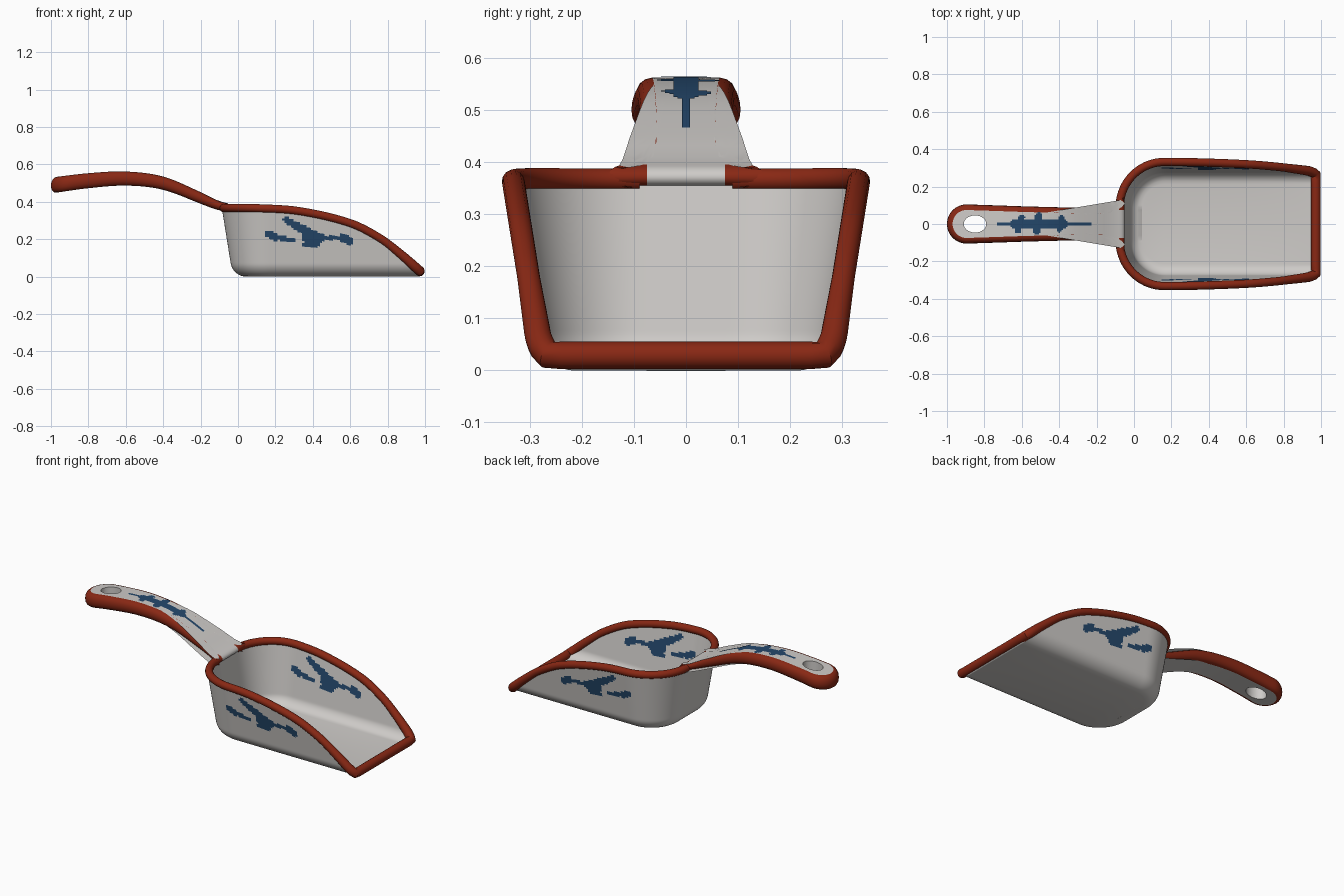
import bpy, bmesh, math
from mathutils import Vector

cube = bpy.data.objects.get("Cube")
if cube:
    bpy.data.objects.remove(cube, do_unlink=True)


def material(name, rgb):
    m = bpy.data.materials.new(name)
    m.use_nodes = True
    m.diffuse_color = (*rgb, 1)
    m.node_tree.nodes["Principled BSDF"].inputs["Base Color"].default_value = (*rgb, 1)
    return m


ENAMEL = material("pale_grey_enamel", (0.62, 0.60, 0.58))
RED = material("rust_red", (0.25, 0.021, 0.007))
BLUE = material("navy_blue", (0.018, 0.065, 0.15))
PALETTE = (ENAMEL, RED, BLUE)


def smooth(ob):
    bpy.ops.object.select_all(action='DESELECT')
    bpy.context.view_layer.objects.active = ob
    ob.select_set(True)
    bpy.ops.object.shade_smooth_by_angle(angle=math.radians(40))


def finish(bm, name):
    me = bpy.data.meshes.new(name)
    bm.to_mesh(me)
    bm.free()
    ob = bpy.data.objects.new(name, me)
    bpy.context.collection.objects.link(ob)
    for m in PALETTE:
        me.materials.append(m)
    return ob


def spline(points):
    """Smooth function through (x, value) pairs."""
    def slope(i):
        a, b = points[max(i - 1, 0)], points[min(i + 1, len(points) - 1)]
        return (b[1] - a[1]) / (b[0] - a[0])

    def f(x):
        x = min(max(x, points[0][0]), points[-1][0])
        i = max(k for k in range(len(points) - 1) if points[k][0] <= x)
        (x0, y0), (x1, y1) = points[i], points[i + 1]
        h = x1 - x0
        t = (x - x0) / h
        s = 1 - t
        return (y0 * s * s * (1 + 2 * t) + y1 * t * t * (3 - 2 * t)
                + h * t * s * (s * slope(i) - t * slope(i + 1)))
    return f


def in_strokes(u, v, strokes):
    """True when (u, v) lies in any round-ended brush stroke (ax, ay, bx, by, r)."""
    for ax, ay, bx, by, r in strokes:
        dx, dy = bx - ax, by - ay
        t = min(max(((u - ax) * dx + (v - ay) * dy) / (dx * dx + dy * dy), 0), 1)
        if math.hypot(u - ax - t * dx, v - ay - t * dy) < r:
            return True
    return False


# Bowl: flared wall columns along a U-shaped plan, open at +x
FRONT, HALF, FLARE, FILLET, TOP = 0.972, 0.343, 0.16, 0.07, 0.37
CX, CY, RX, RY = 0.165, 0.09, 0.252, 0.253
rim_height = spline([(-0.1, 0.367), (0.1, 0.366), (0.33, 0.35), (0.6, 0.286),
                     (0.76, 0.205), (0.87, 0.12), (FRONT, 0.03)])

half_plan = []                                  # (point, inward normal), +y half
SIDE, ARC, BACK = 68, 18, 6
for i in range(SIDE):
    half_plan.append((FRONT + (CX - FRONT) * i / SIDE, HALF, 0, -1))
for i in range(ARC):
    a = math.pi / 2 * i / ARC
    n = Vector((math.sin(a) / RX, -math.cos(a) / RY)).normalized()
    half_plan.append((CX - RX * math.sin(a), CY + RY * math.cos(a), n.x, n.y))
for i in range(BACK):
    half_plan.append((CX - RX, CY * (1 - i / BACK), 1, 0))
plan = half_plan + [(CX - RX, 0, 1, 0)] + [(x, -y, nx, -ny) for x, y, nx, ny in reversed(half_plan)]


def wall_point(p, z, extra=0):
    d = FLARE * (TOP - z) + extra
    if z < FILLET:
        d += FILLET - math.sqrt(FILLET ** 2 - (FILLET - z) ** 2)
    return Vector((p[0] + p[2] * d, p[1] + p[3] * d, z))


side_sprig = [(0.16, 0.228, 0.20, 0.212, 0.022), (0.20, 0.212, 0.29, 0.195, 0.013),
              (0.26, 0.305, 0.31, 0.27, 0.018), (0.31, 0.27, 0.41, 0.22, 0.023),
              (0.37, 0.205, 0.44, 0.205, 0.026), (0.36, 0.172, 0.42, 0.17, 0.016),
              (0.45, 0.21, 0.54, 0.205, 0.011), (0.56, 0.208, 0.60, 0.188, 0.022)]

ROWS = 38
bm = bmesh.new()
columns = []
for p in plan:
    h = rim_height(p[0])
    columns.append([bm.verts.new(wall_point(p, h * (j / ROWS) ** 1.3)) for j in range(ROWS + 1)])
for a, b in zip(columns, columns[1:]):
    for j in range(ROWS):
        f = bm.faces.new((a[j], b[j], b[j + 1], a[j + 1]))
        c = f.calc_center_median()
        if abs(c.y) > 0.2 and in_strokes(c.x, c.z, side_sprig):
            f.material_index = 2
floor_faces = []
mid = len(columns) // 2
for i in range(mid):
    ring = [columns[i][0], columns[i + 1][0], columns[-2 - i][0], columns[-1 - i][0]]
    floor_faces.append(bm.faces.new(list(dict.fromkeys(ring))))
bmesh.ops.recalc_face_normals(bm, faces=bm.faces)
bm.normal_update()
if floor_faces[0].normal.z > 0:
    bmesh.ops.reverse_faces(bm, faces=bm.faces)
bowl = finish(bm, "scoop_bowl")
solid = bowl.modifiers.new("wall", 'SOLIDIFY')
solid.thickness = 0.02
solid.offset = -1
smooth(bowl)

# Rolled red rim: round bead along the wall tops and across the front lip
left = [p for p in half_plan if p[1] > 0.075]
bead = [wall_point(p, rim_height(p[0]), 0.01) for p in reversed(left)]
corner = bead[-1].y
lip = [Vector((FRONT, corner * (1 - 2 * i / 20), 0.029)) for i in range(1, 20)]
bead += lip + [Vector((v.x, -v.y, v.z)) for v in reversed(bead)]
cu = bpy.data.curves.new("rolled_rim", 'CURVE')
cu.dimensions = '3D'
cu.bevel_depth = 0.022
cu.bevel_resolution = 5
cu.use_fill_caps = True
sp = cu.splines.new('POLY')
sp.points.add(len(bead) - 1)
for pt, v in zip(sp.points, bead):
    pt.co = (*v, 1)
    pt.radius = 1.0 + 0.2 * min(max((v.x - 0.8) / 0.15, 0), 1)
cu.materials.append(RED)
rim = bpy.data.objects.new("rolled_rim", cu)
bpy.context.collection.objects.link(rim)
bpy.ops.object.select_all(action='DESELECT')
bpy.context.view_layer.objects.active = rim
rim.select_set(True)
bpy.ops.object.convert(target='MESH')
smooth(rim)

# Handle: concentric rings from the hanging hole out to a rounded edge
handle_top = spline([(-1, 0.53), (-0.8, 0.553), (-0.6, 0.562), (-0.4, 0.535),
                     (-0.2, 0.452), (-0.1, 0.402), (-0.05, 0.39)])
thickness = spline([(-1, 0.085), (-0.6, 0.075), (-0.2, 0.062), (-0.05, 0.038)])
half_width = spline([(-0.9, 0.105), (-0.75, 0.1), (-0.5, 0.092), (-0.15, 0.088),
                     (-0.09, 0.11), (-0.05, 0.15)])
END, TIP, R = -0.05, -0.895, 0.105
edge = [(END + (TIP - END) * i / 46, half_width(END + (TIP - END) * i / 46)) for i in range(46)]
edge += [(TIP - R * math.sin(math.pi * i / 24), R * math.cos(math.pi * i / 24)) for i in range(25)]
edge += [(x, -y) for x, y in reversed(edge[:46])]
edge += [(END, half_width(END) * (i / 4 - 1)) for i in range(1, 8)]
N = len(edge)


def inset(d):
    out = []
    for i, (x, y) in enumerate(edge):
        a, b = edge[i - 1], edge[(i + 1) % N]
        t = Vector((b[0] - a[0], b[1] - a[1])).normalized()
        out.append((x - t.y * d, y + t.x * d))
    return out


inner = inset(0.03)
hole = []
for x, y in inner:
    a = math.atan2(y, x + 0.85)
    hole.append((-0.85 + 0.06 * math.cos(a), 0.046 * math.sin(a)))
FLAT = 18
flat = [[(hx + (ix - hx) * k / FLAT, hy + (iy - hy) * k / FLAT)
         for (hx, hy), (ix, iy) in zip(hole, inner)] for k in range(FLAT + 1)]
roll = [(0.018, 0.04), (0.009, 0.13), (0.002, 0.3), (0, 0.5),
        (0.002, 0.7), (0.009, 0.87), (0.018, 0.96)]
rings = [(r, 0) for r in flat] + [(inset(d), t) for d, t in roll] + [(r, 1) for r in reversed(flat)]
bm = bmesh.new()
loops = [[bm.verts.new((x, y, handle_top(x) - t * thickness(x))) for x, y in ring] for ring, t in rings]
for k in range(len(loops)):
    a, b = loops[k], loops[(k + 1) % len(loops)]
    for i in range(N):
        j = (i + 1) % N
        f = bm.faces.new((a[i], a[j], b[j], b[i]))
        c = f.calc_center_median()
        if FLAT <= k <= FLAT + len(roll) and not (c.x > -0.1 and abs(c.y) < 0.085):
            f.material_index = 1
bmesh.ops.recalc_face_normals(bm, faces=bm.faces)
smooth(finish(bm, "handle"))

# Painted sprig: thin plate following the handle top
handle_sprig = [(-0.72, 0, -0.24, 0, 0.012), (-0.64, 0, -0.38, 0, 0.024),
                (-0.62, -0.035, -0.60, 0.035, 0.017), (-0.52, -0.04, -0.51, 0.045, 0.018),
                (-0.40, -0.03, -0.39, 0.03, 0.016)]
STEP = 0.008
bm = bmesh.new()
for i in range(66):
    for j in range(-9, 9):
        x, y = -0.74 + i * STEP, j * STEP
        if in_strokes(x + STEP / 2, y + STEP / 2, handle_sprig):
            corners = ((x, y), (x + STEP, y), (x + STEP, y + STEP), (x, y + STEP))
            f = bm.faces.new([bm.verts.new((u, v, handle_top(u) + 0.002)) for u, v in corners])
            f.material_index = 2
bmesh.ops.remove_doubles(bm, verts=bm.verts, dist=0.001)
smooth(finish(bm, "handle_sprig"))
